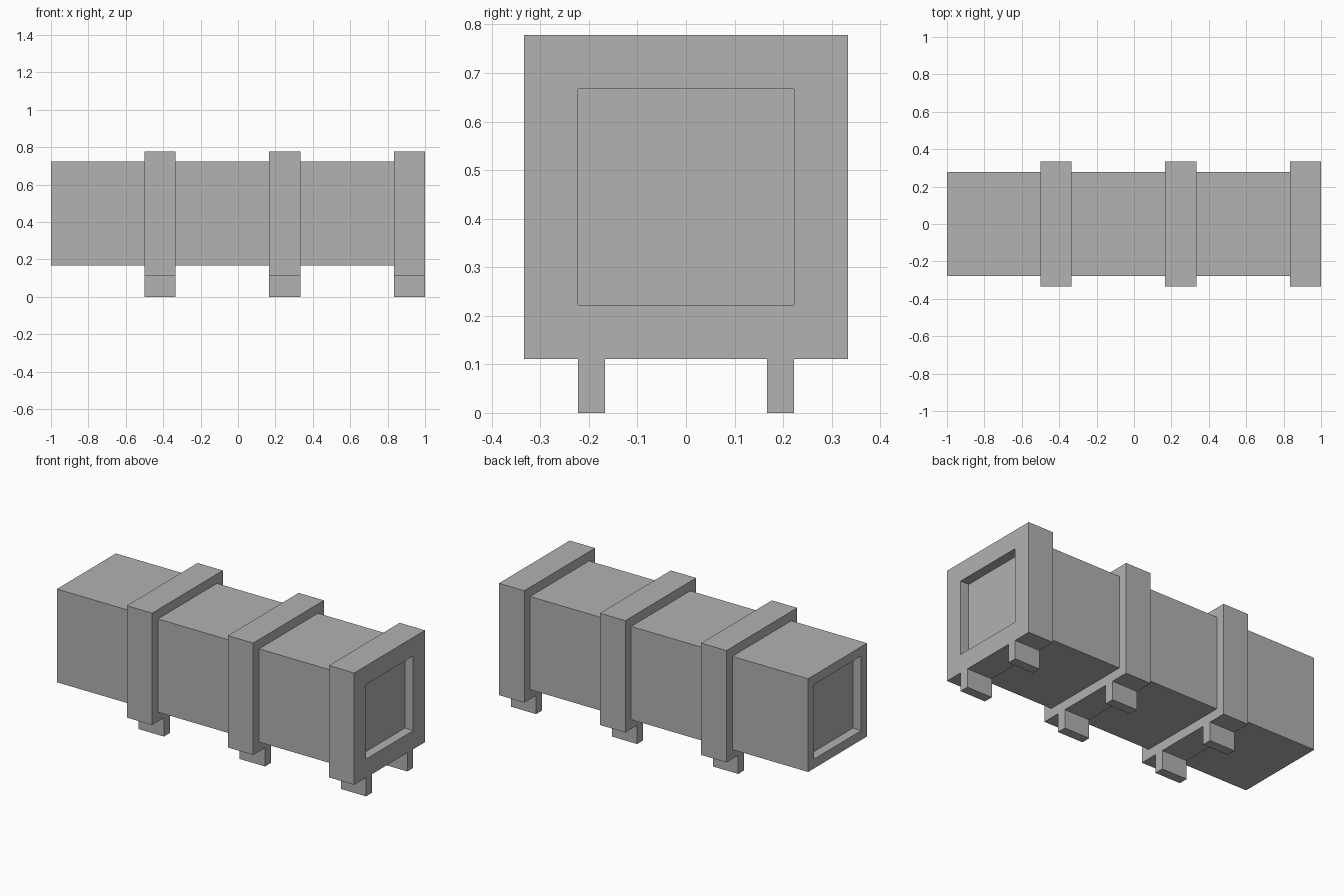
import bpy
import bmesh

cube = bpy.data.objects.get("Cube")
if cube:
    bpy.data.objects.remove(cube, do_unlink=True)

U = 1 / 18            # module size
AXIS_Z = 8 * U        # height of the duct centre line
BODY, COLLAR, OPENING = 5 * U, 6 * U, 4 * U   # half widths
COLLAR_STARTS = (-9 * U, 3 * U, 15 * U)
COLLAR_LENGTH = 3 * U

grey = bpy.data.materials.new("grey")
grey.use_nodes = True
colour = (0.445, 0.445, 0.445, 1)
grey.diffuse_color = colour
grey.node_tree.nodes["Principled BSDF"].inputs["Base Color"].default_value = colour


def finish(name, bm):
    bmesh.ops.recalc_face_normals(bm, faces=bm.faces)
    mesh = bpy.data.meshes.new(name)
    bm.to_mesh(mesh)
    bm.free()
    mesh.materials.append(grey)
    obj = bpy.data.objects.new(name, mesh)
    bpy.context.collection.objects.link(obj)


def square_sweep(name, stations):
    """Skin square sections (x, half width) along x and cap both ends."""
    bm = bmesh.new()
    rings = [[bm.verts.new((x, sy * h, AXIS_Z + sz * h))
              for sy, sz in ((-1, -1), (1, -1), (1, 1), (-1, 1))]
             for x, h in stations]
    for a, b in zip(rings, rings[1:]):
        for i in range(4):
            j = (i + 1) % 4
            bm.faces.new((a[i], a[j], b[j], b[i]))
    bm.faces.new(rings[0])
    bm.faces.new(rings[-1])
    finish(name, bm)


def box(name, lo, hi):
    bm = bmesh.new()
    bmesh.ops.create_cube(bm, size=1)
    for v in bm.verts:
        v.co = [(a + b) / 2 + c * (b - a) for a, b, c in zip(lo, hi, v.co)]
    finish(name, bm)


# Square duct with raised collars and a shallow recess in each end
stations = [(-1 + U, OPENING), (-1, OPENING), (-1, BODY)]
for start in COLLAR_STARTS:
    end = start + COLLAR_LENGTH
    stations += [(start, BODY), (start, COLLAR), (end, COLLAR), (end, BODY)]
stations[-1] = (1, OPENING)
stations.append((1 - U, OPENING))
square_sweep("collared_duct", stations)

# A pair of feet under each collar
for place, x in zip(("right", "middle", "left"), COLLAR_STARTS):
    for end, y in (("front", -4 * U), ("back", 3 * U)):
        box(f"{place}_{end}_foot", (x, y, 0), (x + COLLAR_LENGTH, y + U, 2 * U))
